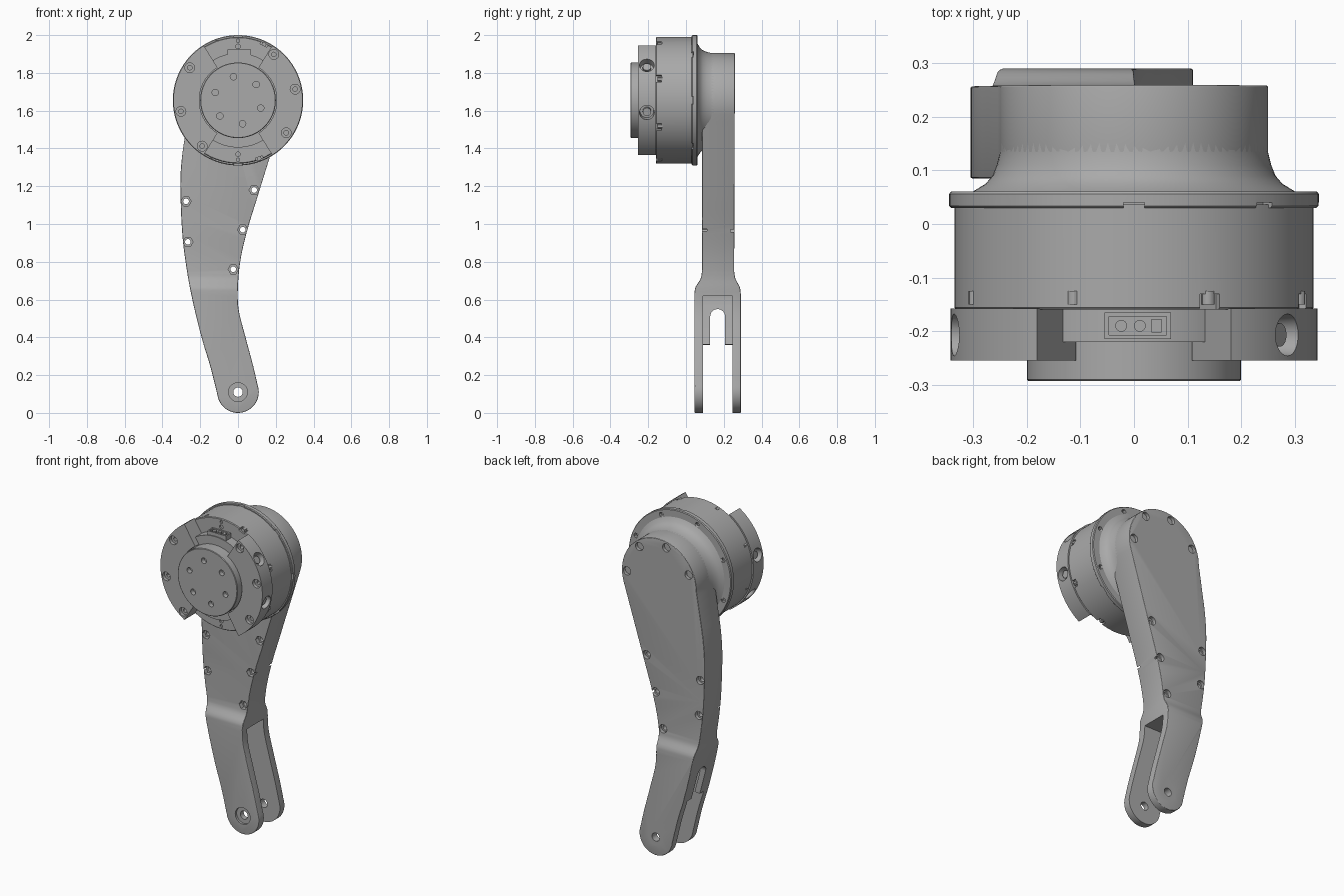
import bpy, bmesh
from math import sin, cos, pi, radians
from mathutils import Vector, Matrix

cube = bpy.data.objects.get("Cube")
if cube:
    bpy.data.objects.remove(cube)

grey = bpy.data.materials.new("machined_grey")
grey.use_nodes = True
grey.diffuse_color = (0.4, 0.4, 0.4, 1)
grey.node_tree.nodes["Principled BSDF"].inputs["Base Color"].default_value = (0.4, 0.4, 0.4, 1)

AXIS = 1.655  # height of the motor axis


def finish(name, bm):
    bmesh.ops.recalc_face_normals(bm, faces=bm.faces)
    mesh = bpy.data.meshes.new(name)
    bm.to_mesh(mesh)
    bm.free()
    mesh.materials.append(grey)
    ob = bpy.data.objects.new(name, mesh)
    bpy.context.collection.objects.link(ob)
    return ob


def prism(name, pts, a, b, axis="y"):
    """Extrude a closed profile from a to b along y (profile x,z) or x (profile y,z)."""
    bm = bmesh.new()
    place = (lambda u, v, t: (u, t, v)) if axis == "y" else (lambda u, v, t: (t, u, v))
    lo, hi = ([bm.verts.new(place(u, v, t)) for u, v in pts] for t in (a, b))
    bm.faces.new(lo)
    bm.faces.new(hi)
    n = len(pts)
    for i in range(n):
        j = (i + 1) % n
        bm.faces.new((lo[i], lo[j], hi[j], hi[i]))
    return finish(name, bm)


def lathe(name, profile, n=96):
    """Solid of revolution about the motor axis from (radius, y) pairs."""
    bm = bmesh.new()
    rings = [[bm.verts.new((x, y, z)) for x, z in arc(0, AXIS, r, 0, 360, n)] for r, y in profile]
    for p, q in zip(rings, rings[1:]):
        for i in range(n):
            j = (i + 1) % n
            bm.faces.new((p[i], p[j], q[j], q[i]))
    bm.faces.new(rings[0])
    bm.faces.new(rings[-1])
    return finish(name, bm)


def arc(cx, cz, r, start, end, n):
    full = end - start == 360
    step = (end - start) / (n if full else n - 1)
    angles = [radians(start + step * i) for i in range(n)]
    return [(cx + r * cos(t), cz + r * sin(t)) for t in angles]


def polar(r, deg):
    return r * cos(radians(deg)), AXIS + r * sin(radians(deg))


def hole(x, z, r, a, b, n=20):
    return prism("cutter", arc(x, z, r, 0, 360, n), a, b)


def box(size, loc, deg=0):
    """Box placed in the frame of a motor radius at the given angle."""
    bm = bmesh.new()
    bmesh.ops.create_cube(bm, size=1, matrix=Matrix.Diagonal((*size, 1)))
    turn = Matrix.Rotation(-radians(deg), 4, "Y")
    bm.transform(Matrix.Translation((0, 0, AXIS)) @ turn @ Matrix.Translation(loc))
    return finish("cutter", bm)


def apply(ob, kind, **settings):
    mod = ob.modifiers.new(kind, kind)
    for key, value in settings.items():
        setattr(mod, key, value)
    bpy.context.view_layer.objects.active = ob
    bpy.ops.object.modifier_apply(modifier=mod.name)


def cut(ob, cutters, operation="DIFFERENCE"):
    for c in cutters:
        apply(ob, "BOOLEAN", object=c, operation=operation, solver="EXACT")
        bpy.data.objects.remove(c)


def smooth(points, steps=6):
    """Catmull-Rom curve through the points."""
    p = [Vector(q) for q in points]
    p = [2 * p[0] - p[1]] + p + [2 * p[-1] - p[-2]]
    out = []
    for a, b, c, d in zip(p, p[1:], p[2:], p[3:]):
        for i in range(steps):
            t = i / steps
            out.append(tuple(0.5 * (2 * b + (c - a) * t + (2 * a - 5 * b + 4 * c - d) * t * t
                                    + (3 * b - a - 3 * c + d) * t ** 3)))
    return out + [tuple(p[-2])]


# Leg: curved outline intersected with its stepped side profile
left = smooth([(-.25, 1.655), (-.275, 1.5), (-.297, 1.35), (-.305, 1.2), (-.295, .95),
               (-.27, .75), (-.235, .57), (-.19, .39), (-.145, .24), (-.109, .095)])
right = smooth([(.106, .138), (.08, .25), (.04, .4), (.003, .55), (0, .68), (.015, .82),
                (.05, .97), (.105, 1.15), (.167, 1.35), (.239, 1.582)])
outline = (left[:-1] + arc(0, .11, .11, 188, 375, 28) + right[1:-1]
           + arc(0, AXIS, .25, -17, 178, 48))
leg = prism("leg", outline, 0, .4)
front_edge = smooth([(.045, .63), (.05, .665), (.077, .71), (.085, .75)], 4)
back_edge = smooth([(.255, .75), (.262, .71), (.285, .665), (.29, .63)], 4)
side = [(.045, -.1)] + front_edge + [(.085, 2.1), (.26, 2.1)] + back_edge + [(.29, -.1)]
cut(leg, [prism("cutter", side, -.6, .6, "x")], "INTERSECT")
apply(leg, "BEVEL", width=.012, segments=3, limit_method="ANGLE", angle_limit=radians(50))

# Fork: wide pocket open to one side, with a narrow slot through the web
web = [(x + .035, z) for x, z in left if .34 < z < .6]
pocket = [(.5, .62), (web[0][0], .62)] + web + [(-.5, .32), (-.5, -.1), (.5, -.1)]
slot = [(.128, .2), (.207, .2)] + arc(.1675, .51, .0395, 0, 180, 13)
cut(leg, [prism("cutter", pocket, .09, .245),
          prism("cutter", slot, -.6, .6, "x"),
          hole(0, .11, .025, -.1, .5), hole(0, .11, .05, 0, .058, 32),
          hole(0, .11, .05, .277, .4, 32)])

# Leg bolt holes: hexagonal nut pockets in front, round counterbores behind
for x, z in [(-.275, 1.12), (-.265, .905), (.085, 1.18), (.025, .97), (-.025, .76)]:
    cut(leg, [hole(x, z, .015, -.1, .5), hole(x, z, .027, 0, .11, 6), hole(x, z, .025, .235, .4)])
for deg in (0, 52, 103, 157):
    x, z = polar(.215, deg)
    cut(leg, [hole(x, z, .025, .225, .4)])

# Filleted boss joining the leg to the motor
boss = lathe("mounting_boss", [(.31, .055), (.295, .064), (.277, .075), (.264, .09),
                               (.256, .11), (.25, .135), (.249, .24)])

# Rear flange with bolt holes and keyed notches
flange = lathe("rear_flange", [(.341, .03), (.345, .034), (.345, .056), (.341, .061)])
for k in range(8):
    x, z = polar(.315, 22 + 45 * k)
    cut(flange, [hole(x, z, .014, .04, .1, 12), box((.05, .02, .04), (.345, .03, 0), 45 * k)])

# Motor can with screw notches round the front rim
can = lathe("motor_can", [(.331, -.16), (.335, -.156), (.335, .036)])
for k in range(8):
    cut(can, [box((.03, .035, .04), (.335, -.148, 0), 20 + 45 * k)])
    head = prism("rim_screw", arc(*polar(.327, 20 + 45 * k), .012, 0, 360, 12), -.15, -.125)

# Two front clamp blocks with axial and radial screw holes
for name, mid in (("right_clamp", 0), ("left_clamp", 180)):
    a, b = mid - 58, mid + 58
    shape = arc(0, AXIS, .342, a, b, 60) + arc(0, AXIS, .205, b, a, 40)
    clamp = prism(name, shape, -.255, -.158)
    for deg in (56, 11, -34):
        x, z = polar(.308, mid + deg - (4 if deg == 56 else 0))
        cut(clamp, [hole(x, z, .026, -.3, -.235), hole(x, z, .012, -.3, -.2, 12)])
    for deg in (33, -11):
        t = Matrix.Translation((0, 0, AXIS)) @ Matrix.Rotation(-radians(mid + deg), 4, "Y")
        bm = bmesh.new()
        turn = t @ Matrix.Translation((.34, -.207, 0)) @ Matrix.Rotation(pi / 2, 4, "Y")
        bmesh.ops.create_cone(bm, cap_ends=True, segments=28, radius1=.036, radius2=.042,
                              depth=.08, matrix=turn)
        cut(clamp, [finish("cutter", bm)])
        bm = bmesh.new()
        bmesh.ops.create_cone(bm, cap_ends=True, segments=20, radius1=.022, radius2=.022,
                              depth=.03, matrix=turn @ Matrix.Translation((0, 0, -.03)))
        finish("radial_screw", bm)

# Inner ring, output hub and its six screw holes
ring = lathe("inner_ring", [(.25, -.22), (.25, -.155)])
hub = lathe("output_hub", [(.197, -.293), (.2, -.29), (.2, -.2)])
for k in range(6):
    x, z = polar(.127, 41 + 60 * k)
    cut(hub, [hole(x, z, .017, -.4, -.265)])

# Plug socket above the hub with two round pins and a small side contact
socket = box((.125, .05, .06), (.007, -.19, .24))
socket.name = "plug_socket"
cut(socket, [box((.108, .034, .03), (.007, -.19, .27))])
for x in (-.024, .011):
    bm = bmesh.new()
    bmesh.ops.create_cone(bm, cap_ends=True, segments=16, radius1=.011, radius2=.011, depth=.02,
                          matrix=Matrix.Translation((x, -.19, AXIS + .26)))
    finish("socket_pin", bm)
box((.018, .025, .02), (.042, -.19, .26)).name = "side_contact"

# Small front details: pairs of vents in the gaps
for deg in (90, 127, 270, 307):
    for r, size in ((.285, .012), (.315, .009)):
        x, z = polar(r, deg)
        cut(can, [hole(x, z, size, -.2, -.15, 12)])

# Smooth curved faces while keeping machined edges sharp
for ob in list(bpy.context.scene.objects):
    if ob.type == "MESH" and ob.data.materials and ob.data.materials[0] == grey:
        bpy.ops.object.select_all(action="DESELECT")
        ob.select_set(True)
        bpy.context.view_layer.objects.active = ob
        bpy.ops.object.shade_smooth_by_angle(angle=radians(30))
